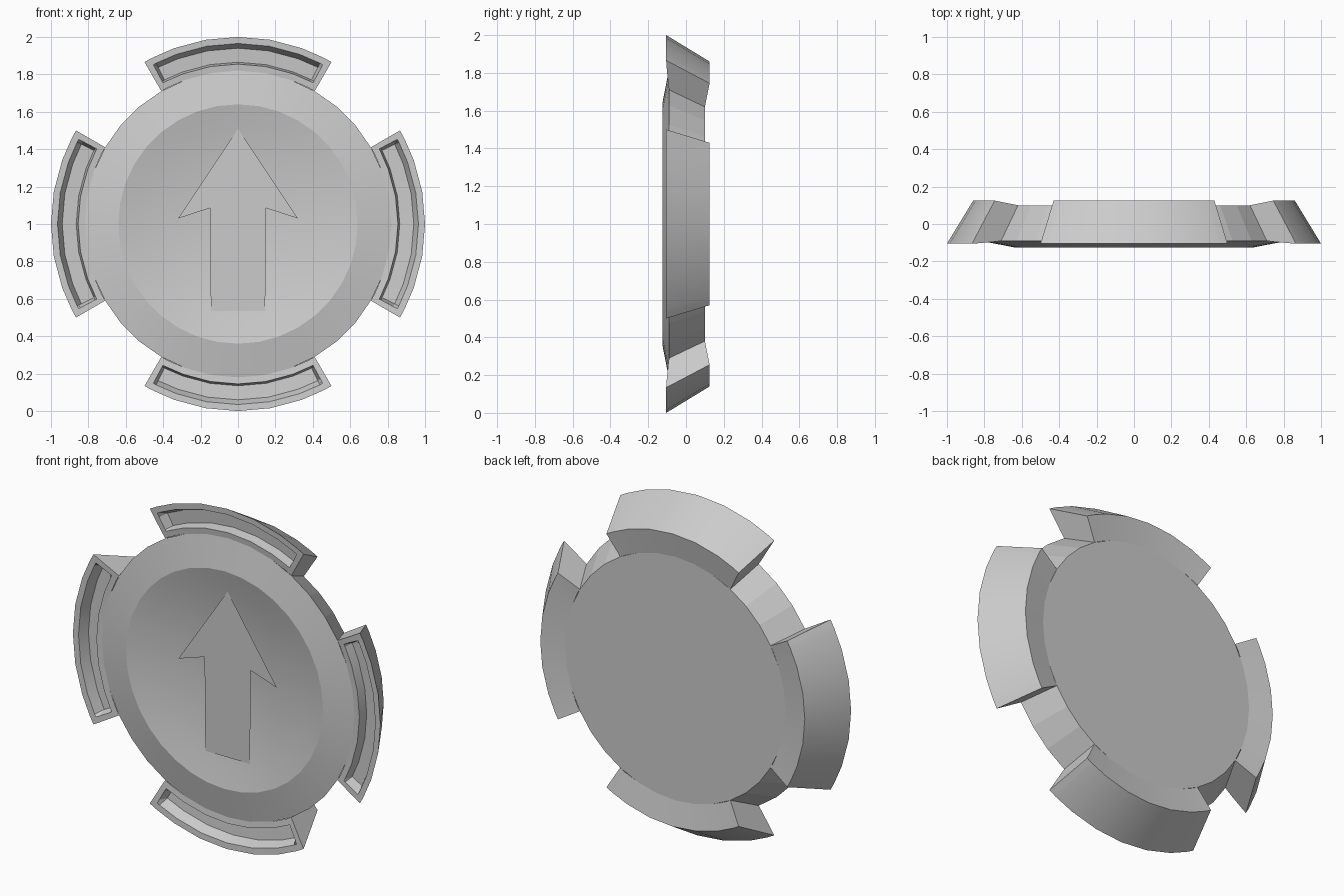
import bpy, bmesh
from math import sin, cos, radians, pi

if "Cube" in bpy.data.objects:
    bpy.data.objects.remove(bpy.data.objects["Cube"])

grey = bpy.data.materials.new("plain_grey")
grey.use_nodes = True
grey.diffuse_color = (0.6, 0.6, 0.6, 1)
grey.node_tree.nodes["Principled BSDF"].inputs["Base Color"].default_value = (0.6, 0.6, 0.6, 1)


def polar(r, angle, y):
    """Point at a radius and clockwise angle from the top, in the upright disc plane."""
    return (r * sin(angle), y, 1 + r * cos(angle))


def finish(bm, name):
    mesh = bpy.data.meshes.new(name)
    bm.to_mesh(mesh)
    bm.free()
    mesh.materials.append(grey)
    obj = bpy.data.objects.new(name, mesh)
    bpy.context.collection.objects.link(obj)
    return obj


def smooth(obj, degrees):
    bpy.ops.object.select_all(action="DESELECT")
    obj.select_set(True)
    bpy.context.view_layer.objects.active = obj
    bpy.ops.object.shade_smooth_by_angle(angle=radians(degrees))


# Disc: hollow dish, sloped front rim, tapered side, flat back
SEGMENTS = 36
DISH_R, DISH_DEPTH, FRONT = 0.64, 0.08, -0.125
profile = [(DISH_R * k / 6, FRONT + DISH_DEPTH * (1 - (k / 6) ** 2)) for k in range(1, 7)]
profile += [(0.82, -0.09), (0.716, 0.10)]
bm = bmesh.new()
rings = [[bm.verts.new(polar(r, 2 * pi * i / SEGMENTS, y)) for i in range(SEGMENTS)]
         for r, y in profile]
centre = bm.verts.new((0, FRONT + DISH_DEPTH, 1))
for i in range(SEGMENTS):
    j = (i + 1) % SEGMENTS
    bm.faces.new((centre, rings[0][i], rings[0][j]))
    for a, b in zip(rings, rings[1:]):
        bm.faces.new((a[i], b[i], b[j], a[j]))
bm.faces.new(rings[-1])
bmesh.ops.recalc_face_normals(bm, faces=bm.faces)
disc = finish(bm, "disc")
smooth(disc, 15)
for face in disc.data.polygons:
    if abs(face.normal.y) < 0.7:
        face.use_smooth = False

# Arrow: flat plate lying in the dish
half = [(0.145, 0.535), (0.15, 1.085), (0.32, 1.03)]
outline = half + [(0, 1.51)] + [(-x, z) for x, z in reversed(half)]
bm = bmesh.new()
bm.faces.new([bm.verts.new((x, -0.096, z)) for x, z in outline])
finish(bm, "arrow")

# Grooved tabs: one section swept over an arc, groove closed near both ends
rim = [(0.82, -0.09), (0.855, -0.094), (0.865, -0.095), (0.94, -0.101),
       (0.965, -0.103), (1.0, -0.105), (0.86, 0.125), (0.716, 0.10)]
GROOVE_DEPTH = 0.055
angles = [-30, -28, -27, -20, -10, 0, 10, 20, 27, 28, 30]


def tab(name, turn):
    bm = bmesh.new()
    sections = []
    for a in angles:
        sink = GROOVE_DEPTH if abs(a) <= 27 else 0
        sections.append([bm.verts.new(polar(r, radians(a + turn), y + (sink if k in (2, 3) else 0)))
                         for k, (r, y) in enumerate(rim)])
    hidden = []
    n = len(rim)
    for s, t in zip(sections, sections[1:]):
        for k in range(n):
            face = bm.faces.new((s[k], s[(k + 1) % n], t[(k + 1) % n], t[k]))
            if k == n - 1:
                hidden.append(face)
    bm.faces.new(sections[0])
    bm.faces.new(sections[-1])
    bmesh.ops.recalc_face_normals(bm, faces=bm.faces)
    bmesh.ops.delete(bm, geom=hidden, context="FACES_ONLY")
    smooth(finish(bm, name), 15)


for name, turn in (("top_tab", 0), ("left_tab", 90), ("bottom_tab", 180), ("right_tab", 270)):
    tab(name, turn)
